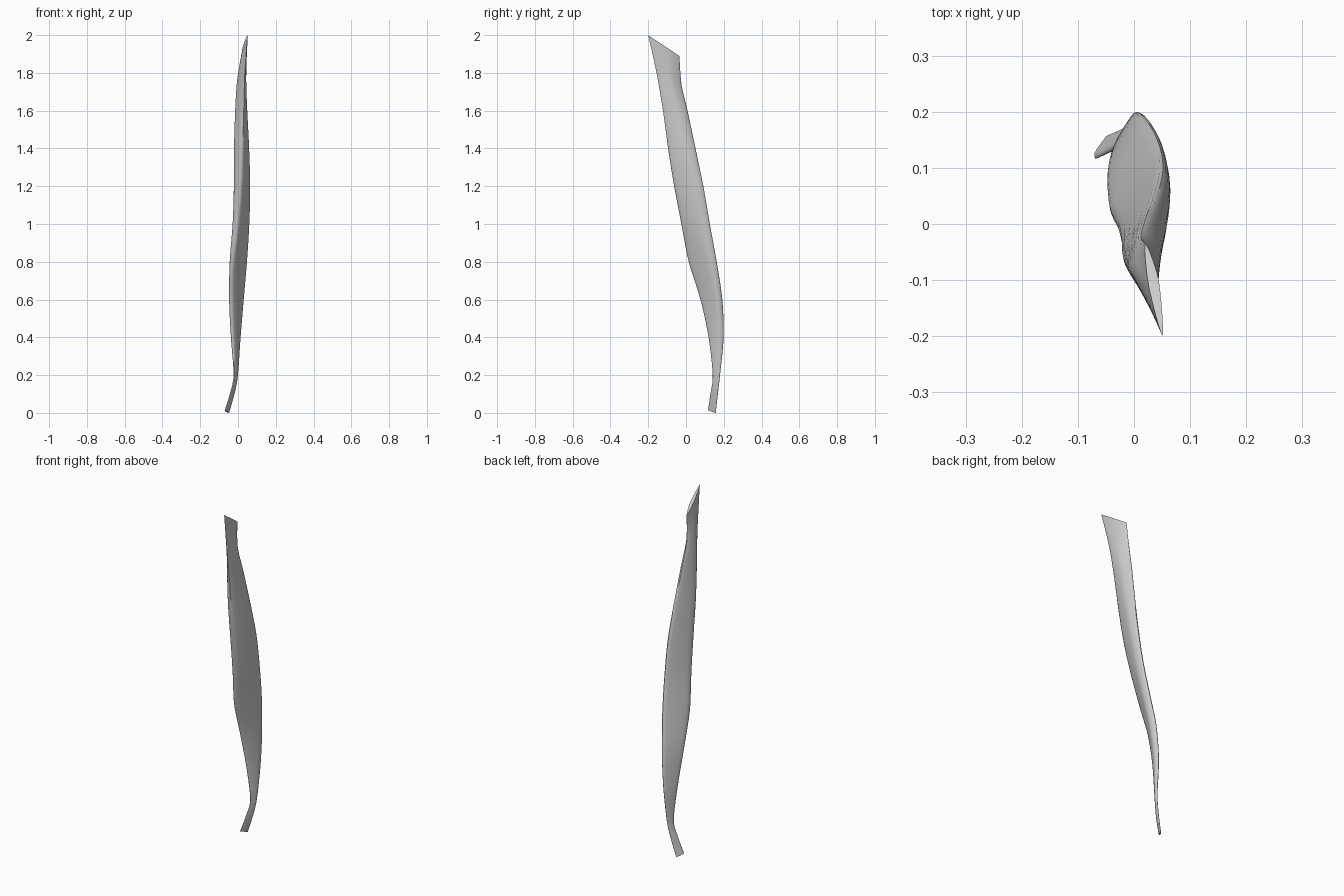
import bpy, bmesh
from mathutils import Vector

if "Cube" in bpy.data.objects:
    bpy.data.objects.remove(bpy.data.objects["Cube"])

# Cross-sections: height, drop front-to-back, then left, front, right, back (x, y)
SECTIONS = [
    (0.013, 0.013, -.070, .127, -.066, .117, -.049, .147, -.049, .157),
    (0.10, 0, -.043, .138, -.038, .130, -.019, .158, -.024, .168),
    (0.20, 0, -.023, .152, -.018, .142, -.001, .167, -.006, .180),
    (0.40, 0, -.037, .137, -.022, .121, .013, .175, .000, .198),
    (0.60, 0, -.046, .097, -.025, .080, .029, .160, .010, .190),
    (0.80, 0, -.042, .044, -.020, .018, .045, .120, .030, .160),
    (1.00, 0, -.028, .005, .005, -.021, .058, .080, .043, .124),
    (1.20, 0, -.022, -.025, .020, -.060, .064, .045, .045, .090),
    (1.40, 0, -.021, -.050, .025, -.094, .059, .000, .035, .050),
    (1.60, 0, -.015, -.070, .030, -.122, .049, -.040, .020, .008),
    (1.80, .06, -.004, -.080, .036, -.156, .042, -.080, .012, -.024),
    (2.00, .11, .026, -.110, .051, -.200, .044, -.100, .020, -.035),
]
ALONG, AROUND = 5, 6


def spline(a, b, c, d, t, k=0.45):
    m, n = (c - a) * k, (d - b) * k
    return (b * (2*t**3 - 3*t*t + 1) + m * (t**3 - 2*t*t + t)
            + c * (3*t*t - 2*t**3) + n * (t**3 - t*t))


def control_ring(s):
    pts = [(s[i], s[i + 1]) for i in (2, 4, 6, 8)]
    y0, y1 = pts[1][1], pts[3][1]
    return [Vector((x, y, s[0] - s[1] * max(0, (y - y0) / (y1 - y0)))) for x, y in pts]


# Smooth the sections along the length
ctrl = [control_ring(s) for s in SECTIONS]
last = len(ctrl) - 1
rows = []
for i in range(last):
    a, b, c, d = ctrl[max(i - 1, 0)], ctrl[i], ctrl[i + 1], ctrl[min(i + 2, last)]
    for j in range(ALONG):
        rows.append([spline(a[q], b[q], c[q], d[q], j / ALONG) for q in range(4)])
rows.append(ctrl[last])

# Round each section and skin the strap
bm = bmesh.new()
rings = [[bm.verts.new(spline(r[q - 1], r[q], r[(q + 1) % 4], r[(q + 2) % 4], j / AROUND))
          for q in range(4) for j in range(AROUND)] for r in rows]
n = 4 * AROUND
for lo, hi in zip(rings, rings[1:]):
    for i in range(n):
        bm.faces.new((lo[i], lo[(i + 1) % n], hi[(i + 1) % n], hi[i]))
bm.faces.new(rings[0][::-1])
bm.faces.new(rings[-1])
bmesh.ops.recalc_face_normals(bm, faces=bm.faces)

mesh = bpy.data.meshes.new("curved_strap")
bm.to_mesh(mesh)
bm.free()
strap = bpy.data.objects.new("curved_strap", mesh)
bpy.context.collection.objects.link(strap)
bpy.context.view_layer.objects.active = strap
strap.select_set(True)
bpy.ops.object.shade_smooth_by_angle(angle=0.8)
